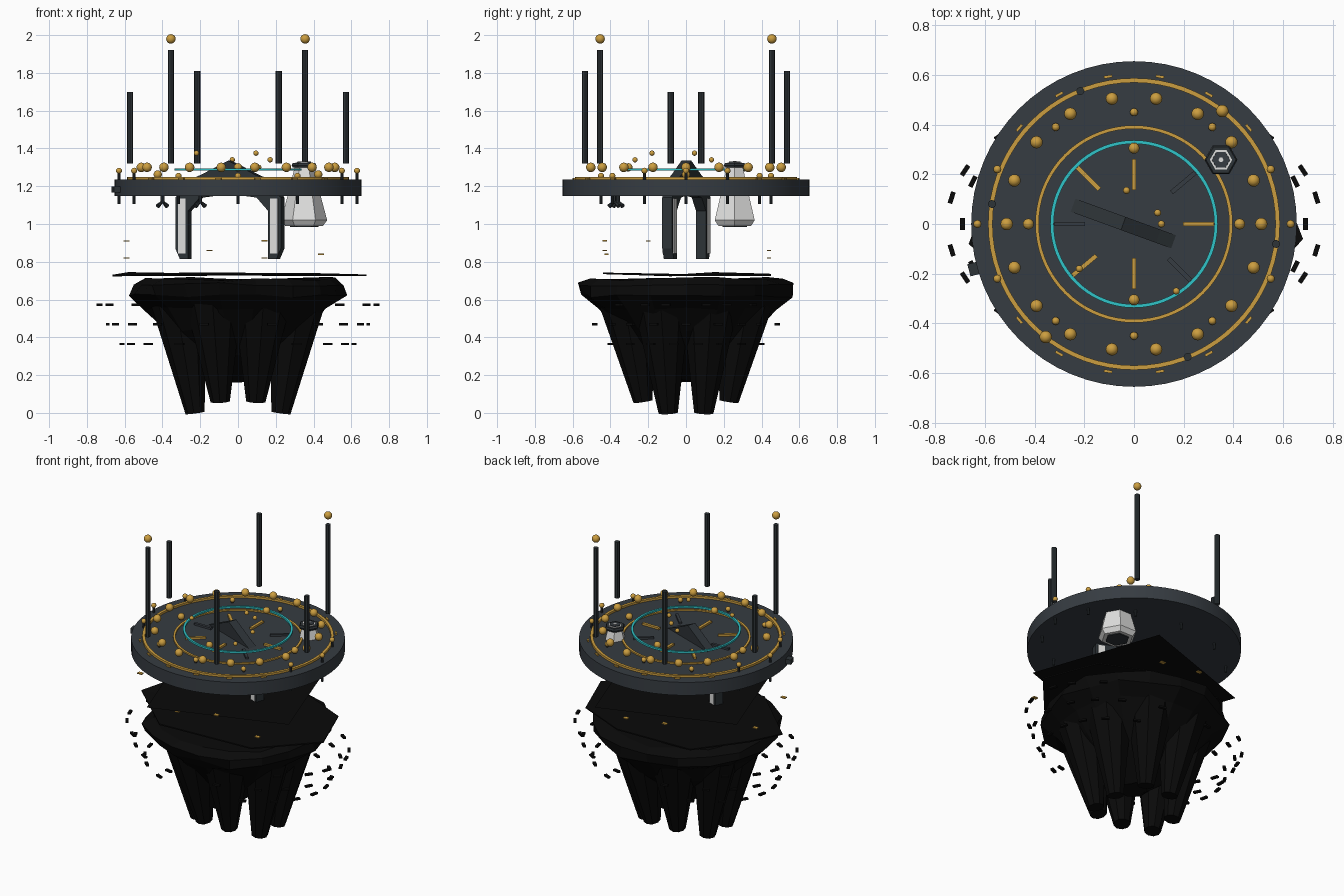
import bpy, bmesh, math, random
from math import cos, sin, radians, pi, tau
from mathutils import Vector, Matrix

random.seed(4)
cube = bpy.data.objects.get("Cube")
if cube:
    bpy.data.objects.remove(cube)


def material(name, rgb):
    m = bpy.data.materials.new(name)
    m.use_nodes = True
    m.diffuse_color = (*rgb, 1)
    m.node_tree.nodes["Principled BSDF"].inputs["Base Color"].default_value = (*rgb, 1)
    return m


SLATE = material("slate", (0.037, 0.045, 0.054))
DARK = material("dark_slate", (0.026, 0.033, 0.038))
GOLD = material("gold", (0.6, 0.34, 0.05))
CYAN = material("cyan", (0.03, 0.55, 0.58))
WHITE = material("white", (0.74, 0.74, 0.73))
BLACK = material("black", (0.003, 0.003, 0.003))


def finish(name, bm, mat, smooth=False):
    bmesh.ops.recalc_face_normals(bm, faces=bm.faces)
    mesh = bpy.data.meshes.new(name)
    bm.to_mesh(mesh)
    bm.free()
    mesh.materials.append(mat)
    ob = bpy.data.objects.new(name, mesh)
    bpy.context.scene.collection.objects.link(ob)
    if smooth:
        bpy.ops.object.select_all(action='DESELECT')
        ob.select_set(True)
        bpy.context.view_layer.objects.active = ob
        bpy.ops.object.shade_smooth_by_angle(angle=radians(40))
    return ob


def balls(name, spots, r):
    bm = bmesh.new()
    for p in spots:
        bmesh.ops.create_uvsphere(bm, u_segments=16, v_segments=10, radius=r,
                                  matrix=Matrix.Translation(p))
    finish(name, bm, GOLD, True)


def rod(bm, a, b, r1, r2=None, sides=8):
    a, b = Vector(a), Vector(b)
    m = Matrix.Translation((a + b) / 2) @ (b - a).to_track_quat('Z', 'Y').to_matrix().to_4x4()
    bmesh.ops.create_cone(bm, cap_ends=True, segments=sides, radius1=r1,
                          radius2=r1 if r2 is None else r2, depth=(b - a).length, matrix=m)


def box(bm, at, size, turn=0):
    m = Matrix.Translation(at) @ Matrix.Rotation(turn, 4, 'Z') @ Matrix.Diagonal((*size, 1))
    bmesh.ops.create_cube(bm, size=1, matrix=m)


def lathe(name, profile, mat, sides, centre=(0, 0), jitter=0, smooth=False, closed=False):
    bm = bmesh.new()
    rings = []
    for r, z in profile:
        ring = []
        for i in range(sides):
            k = r * (1 + random.uniform(-jitter, jitter))
            a = tau * i / sides
            ring.append(bm.verts.new((centre[0] + k * cos(a), centre[1] + k * sin(a),
                                      z + random.uniform(-jitter, jitter) * 0.2)))
        rings.append(ring)
    for lo, hi in zip(rings, rings[1:] + (rings[:1] if closed else [])):
        for i in range(sides):
            j = (i + 1) % sides
            bm.faces.new((lo[i], lo[j], hi[j], hi[i]))
    if not closed:
        bm.faces.new(rings[0])
        bm.faces.new(rings[-1])
    finish(name, bm, mat, smooth)


def band(name, r, z, half_width, half_height, mat):
    # Ring with a flat rectangular section
    profile = [(r + u * half_width, z + v * half_height)
               for u, v in ((-1, -1), (1, -1), (1, 1), (-1, 1))]
    lathe(name, profile, mat, 72, smooth=True, closed=True)


def polar(r, deg, z):
    return (r * cos(radians(deg)), r * sin(radians(deg)), z)


# Main disc with its raised rings and a block on the rim
lathe("platform_disc", [(0.655, 1.147), (0.655, 1.235)], SLATE, 64, smooth=True)
band("outer_gold_ring", 0.578, 1.241, 0.009, 0.008, GOLD)
band("inner_gold_ring", 0.39, 1.237, 0.007, 0.007, GOLD)
band("cyan_ring", 0.33, 1.288, 0.007, 0.006, CYAN)
bm = bmesh.new()
box(bm, (-0.64, -0.18, 1.182), (0.05, 0.05, 0.032), radians(15))
finish("rim_block", bm, DARK)

# Lamps on the platform
balls("deck_lamps", [polar(0.512, a, 1.3) for a in range(0, 360, 20)], 0.025)
balls("side_lamps", [(s * 0.425, 0, 1.262) for s in (-1, 1)]
      + [(0, s * 0.305, 1.3) for s in (-1, 1)], 0.022)
balls("hub_lamps", [(0.17, -0.27, 1.34), (-0.03, 0.135, 1.34), (0.11, 0, 1.3),
                    (-0.22, -0.18, 1.375), (0.095, 0.045, 1.375)], 0.014)

# Rim posts that pass through the disc, each with a small lamp
posts = [(s * 0.63, 0, 1.282) for s in (-1, 1)] + [(0, s * 0.45, 1.255) for s in (-1, 1)]
posts += [(s * x, t * y, z) for x, y, z in ((0.55, 0.22, 1.282), (0.315, 0.39, 1.255))
          for s in (-1, 1) for t in (-1, 1)]
bm = bmesh.new()
for x, y, z in posts:
    rod(bm, (x, y, 1.105), (x, y, z), 0.008)
finish("rim_posts", bm, DARK)
balls("rim_lamps", posts, 0.016)

# Small gold markers near the rim
bm = bmesh.new()
for a in range(0, 360, 20):
    if abs(sin(radians(a))) > 0.5:
        box(bm, polar(0.602, a, 1.238), (0.011, 0.034, 0.012), radians(a))
finish("rim_markers", bm, GOLD)

# Radial spokes around the hub
for name, angles, mat in (("gold_spokes", (0, 90, 135, 220, 270), GOLD),
                          ("dark_spokes", (40, 180, 315), SLATE)):
    bm = bmesh.new()
    for a in angles:
        r = 0.2 if a in (90, 270) else 0.26
        box(bm, polar(r, a, 1.241), (0.125, 0.018, 0.014), radians(a))
    finish(name, bm, mat)

# Six antenna masts in three heights
bm = bmesh.new()
for k in range(6):
    a = 52 + 60 * k
    rod(bm, polar(0.577, a, 1.32), polar(0.577, a, 1.92 - 0.11 * (k % 3)), 0.0165)
finish("antenna_masts", bm, DARK)
balls("antenna_tips", [polar(0.577, a, 1.98) for a in (52, 232)], 0.025)

# Peaked arch with two legs reaching below the disc
half = [(0, 1.335), (0.15, 1.262), (0.215, 1.235), (0.297, 1.14), (0.297, 0.87), (0.272, 0.815),
        (0.225, 0.815), (0.225, 1.07), (0.16, 1.14), (0, 1.16)]
outline = half + [(-u, z) for u, z in half[-2:0:-1]]
place = Matrix.Translation((-0.043, 0.002, 0)) @ Matrix.Rotation(radians(-20), 4, 'Z')
bm = bmesh.new()
face = bm.faces.new([bm.verts.new((u, -0.028, z)) for u, z in outline])
moved = bmesh.ops.extrude_face_region(bm, geom=[face])["geom"]
bmesh.ops.translate(bm, vec=(0, 0.056, 0), verts=[v for v in moved if isinstance(v, bmesh.types.BMVert)])
bm.transform(place)
finish("arch", bm, DARK)
bm = bmesh.new()
for s in (-1, 1):
    for side in (-1, 1):
        box(bm, (s * 0.26, side * 0.03, 0.99), (0.042, 0.006, 0.29))
bm.transform(place)
finish("leg_panels", bm, WHITE)

# Six-sided nozzle standing through the disc
spot = (0.35, 0.258)
lathe("nozzle", [(0.1, 0.99), (0.122, 1.02), (0.09, 1.14), (0.05, 1.3)], WHITE, 6, spot)
lathe("nozzle_throat", [(0.075, 0.985), (0.075, 0.992)], DARK, 6, spot)
lathe("nozzle_collar", [(0.06, 1.298), (0.066, 1.31), (0.06, 1.322)], DARK, 6, spot)
lathe("nozzle_cap", [(0.045, 1.32), (0.045, 1.326)], WHITE, 6, spot)
lathe("nozzle_hatch", [(0.037, 1.322), (0.036, 1.33)], SLATE, 6, spot)
lathe("nozzle_button", [(0.01, 1.328), (0.01, 1.333)], WHITE, 6, spot)

# Small thrusters under the disc
bm = bmesh.new()
for x, y in ((-0.4, -0.36), (-0.2, -0.38)):
    rod(bm, (x, y, 1.15), (x, y, 1.11), 0.01)
    for s in (-1, 1):
        rod(bm, (x, y, 1.12), (x + s * 0.025, y + s * 0.025, 1.095), 0.006, 0.013)
finish("under_thrusters", bm, DARK)

# Flat square sheet hanging below the disc
bm = bmesh.new()
bm.faces.new([bm.verts.new(polar(0.64, a, 0.905)) for a in (64, 154, 244, 334)])
finish("square_sheet", bm, BLACK)

# Floating rock: rugged bowl with hanging spikes
lathe("rock_body", [(0.08, 0.17), (0.25, 0.31), (0.375, 0.44), (0.475, 0.55), (0.56, 0.62),
                    (0.57, 0.68), (0.51, 0.71), (0.2, 0.7)], BLACK, 18, jitter=0.05)
bm = bmesh.new()
for k in range(8):
    a = 22.5 + 45 * k
    tip = 0 if abs(cos(radians(a))) > 0.7 else 0.06
    rod(bm, polar(0.245, a, tip), polar(0.335, a, 0.6), 0.052, 0.155, 9)
finish("rock_spikes", bm, BLACK)

# Thin uneven sheet above the rock
bm = bmesh.new()
hub = bm.verts.new((0, 0, 0.735))
edge = [bm.verts.new((x, y, 0.737 + random.uniform(-0.01, 0.01))) for x, y in
        ((0.68, -0.06), (0.54, 0.3), (0.2, 0.45), (-0.34, 0.44), (-0.58, 0.15),
         (-0.665, -0.08), (-0.28, -0.44), (0.38, -0.4))]
for i, v in enumerate(edge):
    bm.faces.new((hub, v, edge[(i + 1) % len(edge)]))
sheet = finish("rock_sheet", bm, BLACK)
sheet.modifiers.new("thickness", 'SOLIDIFY').thickness = 0.008

# Drifting fragments in three oval bands on both sides
bm = bmesh.new()
for a, b, z, angles in ((0.75, 0.51, 0.573, (12, 25, 44)), (0.69, 0.5, 0.469, (0, 20, 36, 52, 75)),
                        (0.62, 0.46, 0.365, (8, 24, 40, 60))):
    for t in {s * t for t in angles for s in (-1, 1)}:
        for side in (0, pi):
            u = radians(t) + side
            turn = math.atan2(b * cos(u), -a * sin(u))
            box(bm, (a * cos(u), b * sin(u), z), (0.048, 0.019, 0.012), turn)
finish("rock_fragments", bm, BLACK)

# Tiny floating gold chips around the square sheet
bm = bmesh.new()
for x, y, z in ((-0.59, -0.2, 0.91), (-0.15, -0.43, 0.86), (0.14, -0.43, 0.912), (-0.15, 0.44, 0.86),
                (0.14, 0.44, 0.82), (-0.59, 0.1, 0.82), (0.44, -0.42, 0.84)):
    box(bm, (x, y, z), (0.032, 0.022, 0.007))
finish("gold_chips", bm, GOLD)
